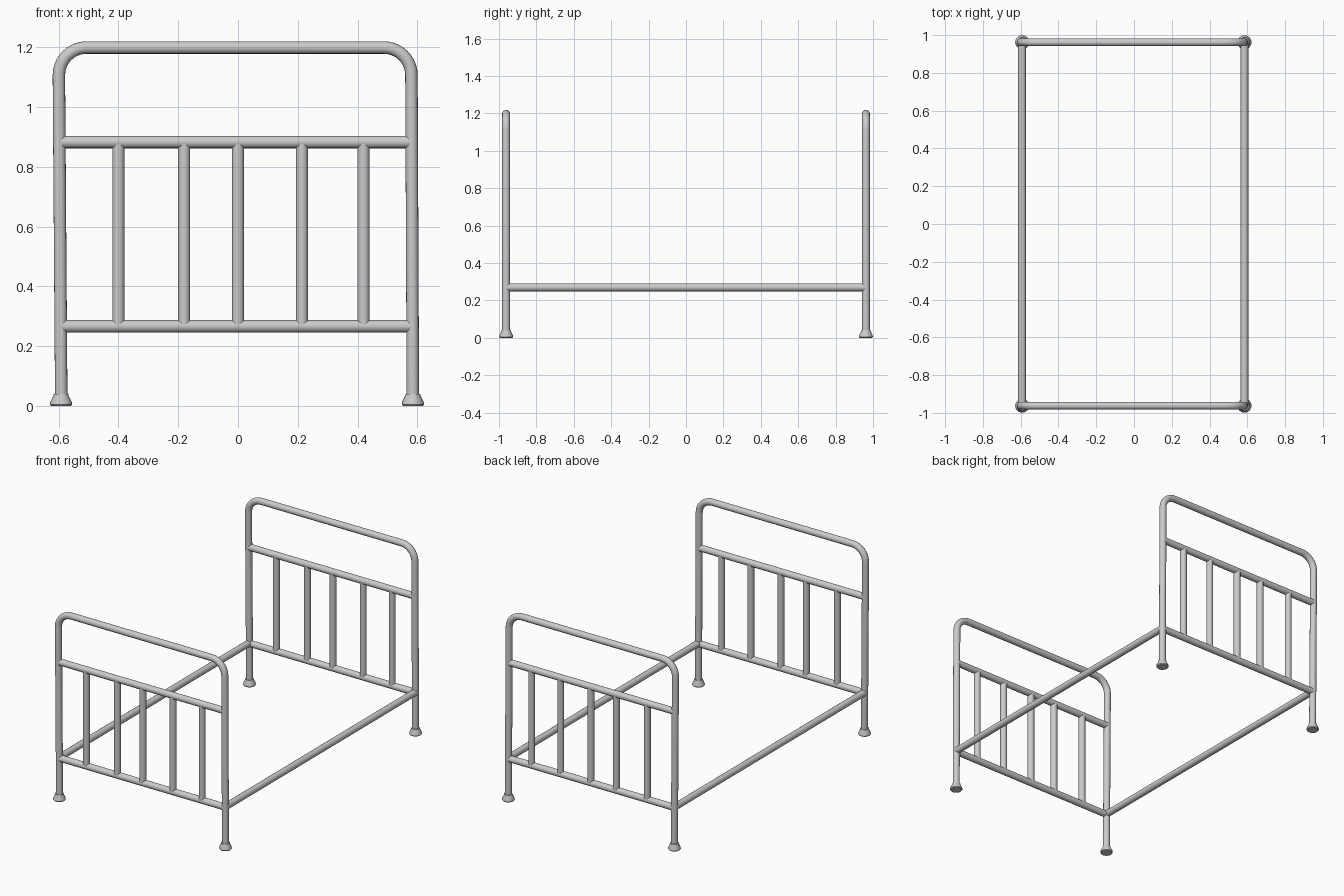
import bpy, bmesh
from math import sin, cos, pi

if "Cube" in bpy.data.objects:
    bpy.data.objects.remove(bpy.data.objects["Cube"])

R = 0.0208          # tube radius
Y = 0.962           # distance of head and foot frames from centre
TOP = 1.199         # axis height of the arch
BEND = 0.092        # bend radius of the arch


def tube(name, points, radius=R):
    """Round capped tube along a path, turned into a mesh."""
    cu = bpy.data.curves.new(name, 'CURVE')
    cu.dimensions = '3D'
    cu.bevel_depth = radius
    cu.bevel_resolution = 6
    cu.use_fill_caps = True
    sp = cu.splines.new('POLY')
    sp.points.add(len(points) - 1)
    for p, co in zip(sp.points, points):
        p.co = (*co, 1)
    tmp = bpy.data.objects.new(name + "_path", cu)
    bpy.context.collection.objects.link(tmp)
    dg = bpy.context.evaluated_depsgraph_get()
    me = bpy.data.meshes.new_from_object(tmp.evaluated_get(dg))
    bpy.data.objects.remove(tmp)
    ob = bpy.data.objects.new(name, me)
    bpy.context.collection.objects.link(ob)
    smooth(ob)
    return ob


def smooth(ob):
    bpy.ops.object.select_all(action='DESELECT')
    ob.select_set(True)
    bpy.context.view_layer.objects.active = ob
    bpy.ops.object.shade_smooth_by_angle(angle=0.6)


def foot(name, x, y):
    """Flared foot cap turned from a small profile."""
    profile = [(0.033, 0), (0.037, 0.005), (0.036, 0.014), (0.026, 0.034), (0.025, 0.041)]
    n = 24
    bm = bmesh.new()
    rings = [[bm.verts.new((x + r * cos(2 * pi * i / n), y + r * sin(2 * pi * i / n), z))
              for i in range(n)] for r, z in profile]
    for a, b in zip(rings, rings[1:]):
        for i in range(n):
            j = (i + 1) % n
            bm.faces.new((a[i], a[j], b[j], b[i]))
    bm.faces.new(rings[0][::-1])
    bm.faces.new(rings[-1])
    me = bpy.data.meshes.new(name)
    bm.to_mesh(me)
    bm.free()
    ob = bpy.data.objects.new(name, me)
    bpy.context.collection.objects.link(ob)
    smooth(ob)


# Arch path: slightly leaning legs joined by two rounded corners
XL, XR = -0.599, 0.580
arch = [(-0.591, 0.01)]
arch += [(XL + BEND - BEND * cos(a), TOP - BEND + BEND * sin(a))
         for a in (pi / 2 * i / 10 for i in range(11))]
arch += [(XR - BEND + BEND * sin(a), TOP - BEND + BEND * cos(a))
         for a in (pi / 2 * i / 10 for i in range(11))]
arch += [(0.585, 0.01)]

for end, y in (("footboard", -Y), ("headboard", Y)):
    # Arched leg frame
    tube(end + "_arch", [(x, y, z) for x, z in arch])
    # Cross rails
    tube(end + "_upper_rail", [(-0.592, y, 0.883), (0.577, y, 0.883)])
    tube(end + "_lower_rail", [(-0.588, y, 0.267), (0.578, y, 0.267)])
    # Vertical bars
    for i, x in enumerate((-0.40, -0.18, 0.0, 0.214, 0.42)):
        tube(f"{end}_bar_{i + 1}", [(x, y, 0.267), (x, y, 0.88)], 0.0203)
    # Feet
    foot(end + "_foot_left", -0.592, y)
    foot(end + "_foot_right", 0.585, y)

# Long side rails
for side, x in (("left", -0.593), ("right", 0.585)):
    tube(side + "_side_rail", [(x, -Y, 0.27), (x, Y, 0.27)])
